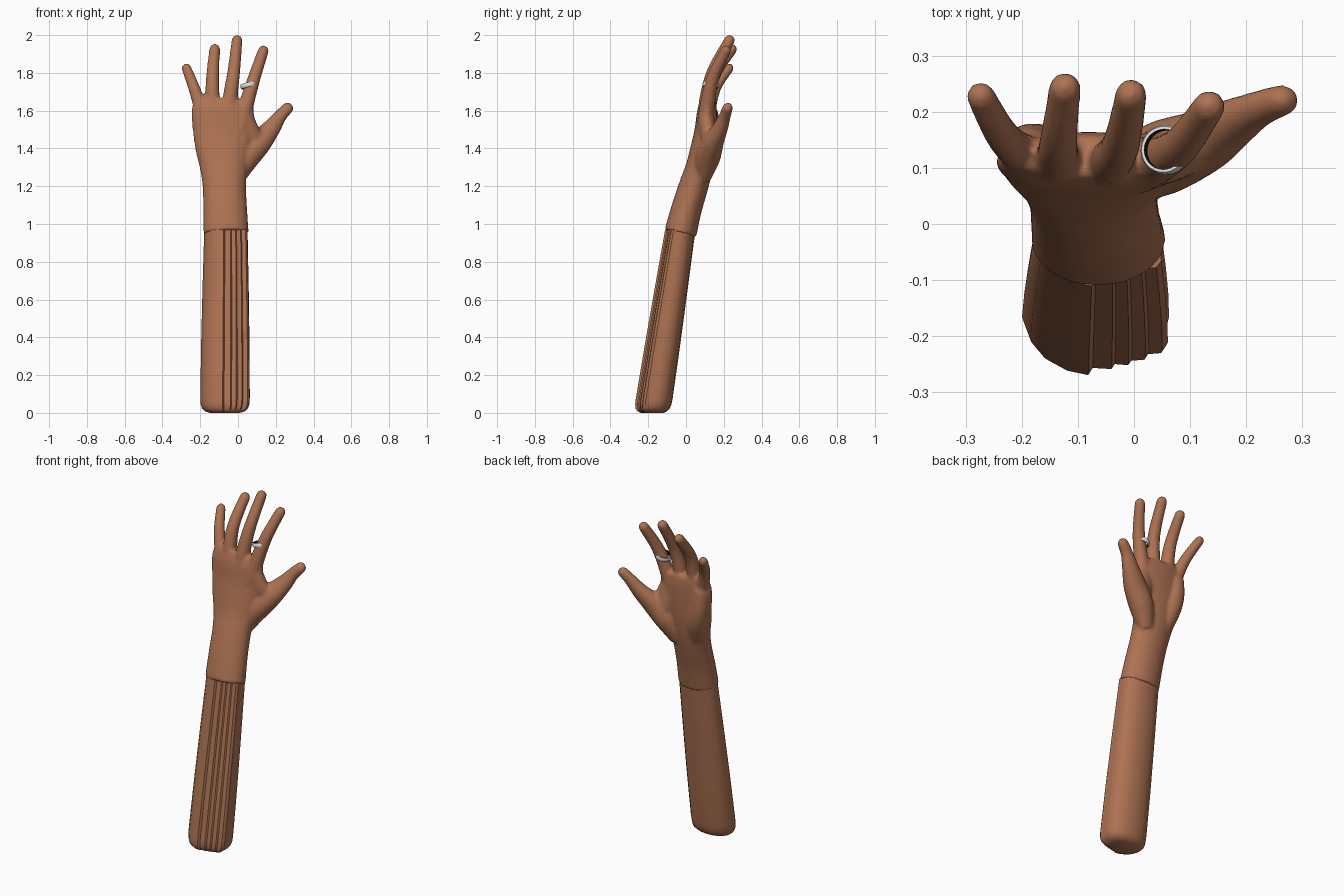
import bpy, bmesh, math
from mathutils import Vector, Matrix

if "Cube" in bpy.data.objects:
    bpy.data.objects.remove(bpy.data.objects["Cube"])


def material(name, rgb, rough=0.6):
    m = bpy.data.materials.new(name)
    m.use_nodes = True
    m.diffuse_color = (*rgb, 1)
    shader = m.node_tree.nodes["Principled BSDF"]
    shader.inputs["Base Color"].default_value = (*rgb, 1)
    shader.inputs["Roughness"].default_value = rough
    return m


skin = material("brown skin", (0.42, 0.17, 0.085))
silver = material("silver", (0.75, 0.76, 0.78), 0.35)
dark = material("dark lining", (0.01, 0.01, 0.01))


def make_object(name, bm, *mats):
    bmesh.ops.recalc_face_normals(bm, faces=bm.faces)
    mesh = bpy.data.meshes.new(name)
    bm.to_mesh(mesh)
    bm.free()
    obj = bpy.data.objects.new(name, mesh)
    bpy.context.collection.objects.link(obj)
    for m in mats:
        mesh.materials.append(m)
    return obj


def bridge(bm, rings):
    """Skin a list of point rings into a closed tube."""
    loops = [[bm.verts.new(p) for p in ring] for ring in rings]
    n = len(loops[0])
    for a, b in zip(loops, loops[1:]):
        for i in range(n):
            j = (i + 1) % n
            bm.faces.new((a[i], a[j], b[j], b[i]))
    bm.faces.new(loops[0])
    bm.faces.new(loops[-1])


def spline(keys, steps=6):
    """Catmull-Rom interpolation of stations of any dimension."""
    out = []
    for i in range(len(keys) - 1):
        p0, p1 = keys[max(i - 1, 0)], keys[i]
        p2, p3 = keys[i + 1], keys[min(i + 2, len(keys) - 1)]
        for s in range(steps):
            t = s / steps
            out.append([b + 0.5 * t * (c - a + t * (2 * a - 5 * b + 4 * c - d
                        + t * (3 * (b - c) + d - a)))
                        for a, b, c, d in zip(p0, p1, p2, p3)])
    out.append(list(keys[-1]))
    return out


def limb(bm, keys, round_tip=True, sides=24):
    """Elliptical tube through (x, y, z, width radius, depth radius) stations."""
    path = spline(keys)
    if round_tip:
        end = Vector(path[-1][:3])
        axis = (end - Vector(path[-2][:3])).normalized()
        rx, ry = path[-1][3:]
        for k in range(1, 6):
            a = k * math.pi / 11
            p = end + axis * rx * math.sin(a)
            path.append([*p, rx * math.cos(a), ry * math.cos(a)])
    rings = []
    for i, s in enumerate(path):
        t = Vector(path[min(i + 1, len(path) - 1)][:3]) - Vector(path[max(i - 1, 0)][:3])
        t.normalize()
        u = Vector((1, 0, 0))
        u = (u - t * u.dot(t)).normalized()
        v = t.cross(u)
        ring = []
        for k in range(sides):
            a = 2 * math.pi * k / sides
            ring.append(Vector(s[:3]) + u * s[3] * math.cos(a) + v * s[4] * math.sin(a))
        rings.append(ring)
    bridge(bm, rings)


# Hand: wrist cuff and palm, with fingers and thumb fused into one skin
bm = bmesh.new()
limb(bm, [
    (-0.063, -0.030, 0.95, 0.120, 0.086),
    (-0.068, 0.003, 1.08, 0.116, 0.081),
    (-0.072, 0.040, 1.20, 0.115, 0.078),
    (-0.076, 0.070, 1.30, 0.126, 0.072),
    (-0.080, 0.090, 1.40, 0.146, 0.066),
    (-0.080, 0.104, 1.50, 0.160, 0.058),
    (-0.080, 0.112, 1.60, 0.166, 0.052),
    (-0.075, 0.120, 1.66, 0.145, 0.038)], round_tip=False, sides=40)

fingers = {
    "little": [(-0.17, 0.11, 1.50), (-0.20, 0.125, 1.62), (-0.236, 0.160, 1.73), (-0.273, 0.228, 1.825)],
    "third": [(-0.125, 0.10, 1.50), (-0.135, 0.115, 1.65), (-0.134, 0.150, 1.79), (-0.123, 0.242, 1.925)],
    "middle": [(-0.05, 0.10, 1.50), (-0.042, 0.110, 1.66), (-0.022, 0.145, 1.81), (-0.005, 0.230, 1.972)],
    "index": [(0.01, 0.10, 1.50), (0.046, 0.115, 1.64), (0.088, 0.145, 1.78), (0.134, 0.210, 1.917)],
}
for name, points in fingers.items():
    slim = 0.9 if name == "little" else 1.0
    limb(bm, [(*p, r * slim, r * slim)
              for p, r in zip(points, (0.046, 0.040, 0.034, 0.029))])

# Thumb with its muscle, and the fleshy outer heel of the palm
limb(bm, [(-0.01, 0.085, 1.24, 0.045, 0.045),
          (0.045, 0.115, 1.35, 0.068, 0.066),
          (0.115, 0.145, 1.435, 0.066, 0.056),
          (0.175, 0.180, 1.505, 0.050, 0.042),
          (0.222, 0.205, 1.570, 0.036, 0.032),
          (0.262, 0.220, 1.612, 0.032, 0.028)])
limb(bm, [(-0.12, 0.075, 1.25, 0.050, 0.045),
          (-0.155, 0.115, 1.38, 0.058, 0.054),
          (-0.180, 0.130, 1.48, 0.054, 0.050),
          (-0.190, 0.130, 1.58, 0.045, 0.042)])
# Web between thumb and palm
limb(bm, [(0.02, 0.105, 1.60, 0.05, 0.04),
          (0.04, 0.115, 1.50, 0.07, 0.045),
          (0.07, 0.130, 1.43, 0.07, 0.045)])

hand = make_object("hand", bm, skin)
remesh = hand.modifiers.new("fuse", 'REMESH')
remesh.mode = 'VOXEL'
remesh.voxel_size = 0.008
remesh.use_smooth_shade = True
smooth = hand.modifiers.new("soften", 'SMOOTH')
smooth.factor = 0.5
smooth.iterations = 10

# Forearm: rounded back, creased and stepped front
profile = [(-0.13, 0.0), (-0.115, -0.04), (-0.09, -0.07), (-0.05, -0.092), (-0.012, -0.1),
           (-0.004, -0.087), (0.03, -0.089), (0.036, -0.08), (0.06, -0.082), (0.066, -0.074),
           (0.09, -0.072), (0.096, -0.062), (0.12, -0.06), (0.13, -0.045), (0.127, -0.02),
           (0.132, 0.0), (0.125, 0.04), (0.1, 0.07), (0.055, 0.09), (0.0, 0.096),
           (-0.055, 0.09), (-0.1, 0.07), (-0.125, 0.035)]
rings = []
for z, grow in ((0.0, 0.6), (0.008, 0.8), (0.022, 0.92), (0.045, 0.985), (0.08, 1.0),
                (0.35, 0.98), (0.65, 0.935), (0.97, 0.875)):
    f = z / 0.96
    squash = 1 - 0.06 * f
    rings.append([(-0.07 + 0.005 * f + x * grow,
                   -0.178 + 0.148 * f + y * grow * squash, z) for x, y in profile])
bm = bmesh.new()
bridge(bm, rings)
forearm = make_object("forearm", bm, skin)

# Loose finger ring: silver band with a dark lining
bm = bmesh.new()
section = [(0.036, -0.012), (0.041, -0.012), (0.044, -0.006),
           (0.044, 0.006), (0.041, 0.012), (0.036, 0.012)]
segments = 48
loops = []
for k in range(segments):
    a = 2 * math.pi * k / segments
    loops.append([bm.verts.new((r * math.cos(a), r * math.sin(a), z)) for r, z in section])
for k in range(segments):
    a, b = loops[k], loops[(k + 1) % segments]
    for i in range(len(section)):
        j = (i + 1) % len(section)
        face = bm.faces.new((a[i], a[j], b[j], b[i]))
        face.material_index = 1 if i == len(section) - 1 else 0
tilt = Vector((0, 0, 1)).rotation_difference(Vector((-0.25, 0.1, 1))).to_matrix().to_4x4()
bm.transform(Matrix.Translation((0.056, 0.132, 1.735)) @ tilt)
band = make_object("finger_ring", bm, silver, dark)

# Smooth shading, keeping the creases sharp
for obj in (forearm, band):
    bpy.ops.object.select_all(action='DESELECT')
    obj.select_set(True)
    bpy.context.view_layer.objects.active = obj
    bpy.ops.object.shade_smooth_by_angle(angle=math.radians(35))
